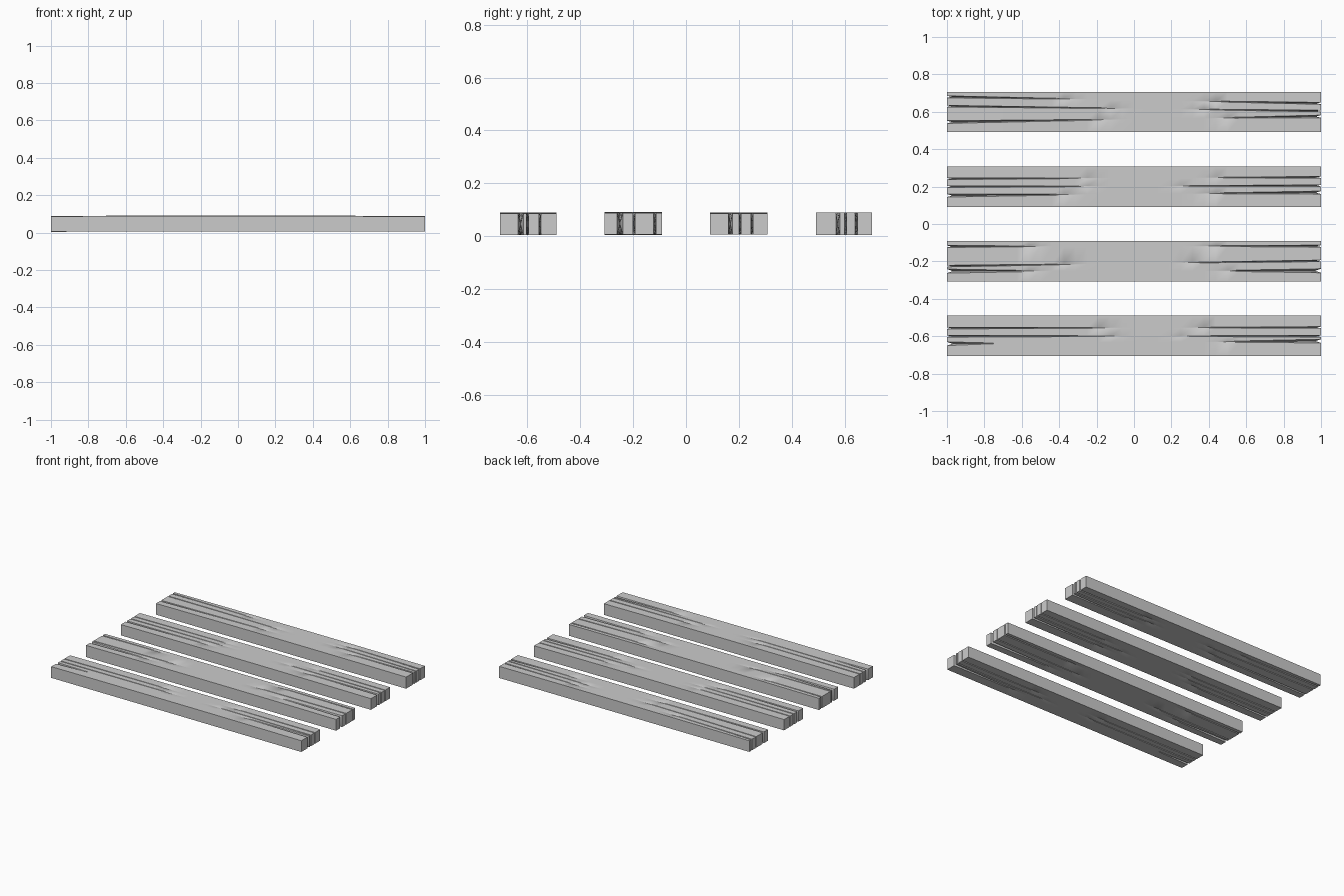
import bpy, bmesh, random

if "Cube" in bpy.data.objects:
    bpy.data.objects.remove(bpy.data.objects["Cube"])

random.seed(4)
STATIONS = 33
# y limits, then cracks: (y at left end, y at right end, left start x, right start x, half width)
PLANKS = [
    (-0.705, -0.49, [(-0.64, -0.626, -0.75, 0.45, 0.010), (-0.60, -0.60, -0.05, 0.20, 0.004),
                     (-0.557, -0.553, -0.10, 0.30, 0.004)]),
    (-0.308, -0.09, [(-0.252, -0.25, -0.50, 0.45, 0.011), (-0.225, -0.197, -0.30, 0.25, 0.004),
                     (-0.12, -0.118, -0.50, 0.35, 0.005)]),
    (0.09, 0.308, [(0.152, 0.168, -0.30, 0.35, 0.008), (0.20, 0.205, -0.20, 0.20, 0.004),
                   (0.242, 0.25, -0.20, 0.40, 0.004)]),
    (0.492, 0.705, [(0.545, 0.575, -0.10, 0.45, 0.007), (0.63, 0.604, -0.05, 0.30, 0.004),
                    (0.68, 0.645, -0.30, 0.35, 0.005)]),
]


def add_plank(name, y0, y1, cracks):
    bm = bmesh.new()
    z_lo = [random.uniform(0.004, 0.011) for _ in range(2)]
    z_hi = [random.uniform(0.085, 0.089) for _ in range(2)]
    rings = []
    for i in range(STATIONS):
        x = -1 + 2 * i / (STATIONS - 1)
        t = (x + 1) / 2
        lo = z_lo[0] * (1 - t) + z_lo[1] * t
        hi = z_hi[0] * (1 - t) + z_hi[1] * t + 0.003 * (1 - x * x)
        # columns across the plank: (y, depth, inset)
        cols = [(y0, 0, 0)]
        for yl, yr, sl, sr, w in cracks:
            y = yl * (1 - t) + yr * t
            s = max((sl - x) / (sl + 1), (x - sr) / (1 - sr), 0)
            half = 0.002 + (w - 0.002) * s
            depth = (hi - lo) * 0.47 * s ** 1.3
            cols += [(y - half, 0, 0), (y, depth, 0.02 + w), (y + half, 0, 0)]
        cols.append((y1, 0, 0))
        top, bottom = [], []
        for y, d, inset in cols:
            # crack roots are set back from the end faces
            px = max(-1 + inset, min(1 - inset, x))
            top.append(bm.verts.new((px, y, hi - d)))
            bottom.append(bm.verts.new((px, y, lo + d)))
        rings.append((top, bottom))
    # long faces
    for a, b in zip(rings, rings[1:]):
        n = len(a[0])
        for k in range(n - 1):
            bm.faces.new((a[0][k], b[0][k], b[0][k + 1], a[0][k + 1]))
            bm.faces.new((a[1][k], a[1][k + 1], b[1][k + 1], b[1][k]))
        for k in (0, n - 1):
            bm.faces.new((a[0][k], a[1][k], b[1][k], b[0][k]))
    # split end faces
    for top, bottom in (rings[0], rings[-1]):
        for k in range(len(top) - 1):
            bm.faces.new((top[k], top[k + 1], bottom[k + 1], bottom[k]))
    bmesh.ops.recalc_face_normals(bm, faces=bm.faces)
    mesh = bpy.data.meshes.new(name)
    bm.to_mesh(mesh)
    bm.free()
    ob = bpy.data.objects.new(name, mesh)
    bpy.context.collection.objects.link(ob)
    bpy.ops.object.select_all(action='DESELECT')
    ob.select_set(True)
    bpy.context.view_layer.objects.active = ob
    bpy.ops.object.shade_smooth_by_angle(angle=0.7)


for i, (y0, y1, cracks) in enumerate(PLANKS):
    add_plank(f"split_plank_{i + 1}", y0, y1, cracks)
